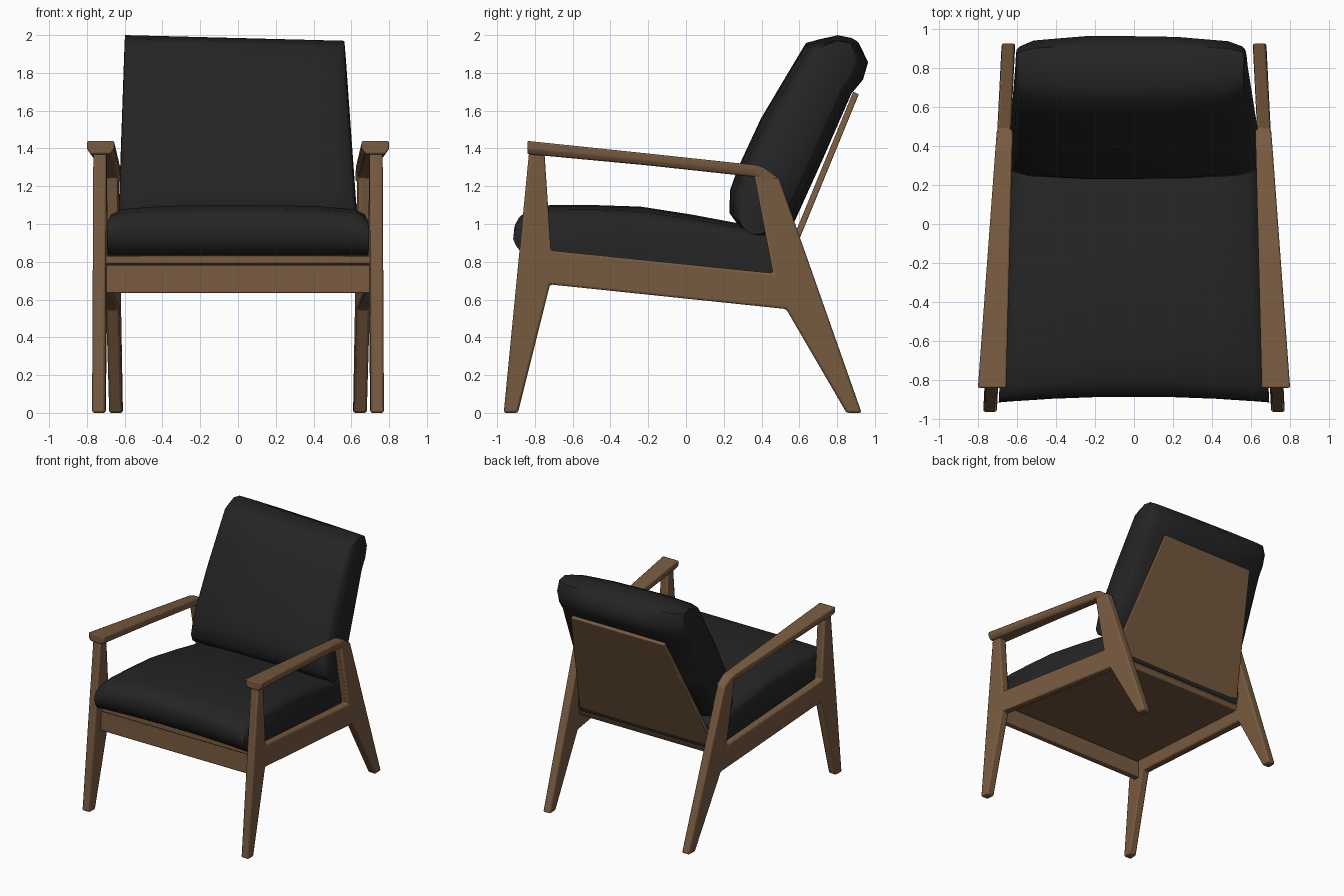
import bpy, bmesh, math

if "Cube" in bpy.data.objects:
    bpy.data.objects.remove(bpy.data.objects["Cube"])


def material(name, rgb):
    m = bpy.data.materials.new(name)
    m.diffuse_color = (*rgb, 1)
    m.use_nodes = True
    m.node_tree.nodes["Principled BSDF"].inputs["Base Color"].default_value = m.diffuse_color
    return m


WOOD = material("walnut brown", (0.19, 0.105, 0.052))
FABRIC = material("black fabric", (0.018, 0.018, 0.018))


def half_width(y):
    """Inner face of the side frames, which toe in toward the back."""
    return 0.655 - 0.05 * y


def finish(name, bm, mat, bevel=0.0, angle=35):
    bmesh.ops.recalc_face_normals(bm, faces=bm.faces)
    me = bpy.data.meshes.new(name)
    bm.to_mesh(me)
    bm.free()
    me.materials.append(mat)
    ob = bpy.data.objects.new(name, me)
    bpy.context.collection.objects.link(ob)
    bpy.ops.object.select_all(action='DESELECT')
    ob.select_set(True)
    bpy.context.view_layer.objects.active = ob
    if bevel:
        b = ob.modifiers.new("bevel", 'BEVEL')
        b.width, b.segments, b.limit_method = bevel, 2, 'ANGLE'
        b.angle_limit = math.radians(30)
    bpy.ops.object.shade_smooth_by_angle(angle=math.radians(angle))
    return ob


def loft(name, rings, mat, **kw):
    """Skin equal-length rings of points and cap both ends."""
    bm = bmesh.new()
    rows = [[bm.verts.new(p) for p in r] for r in rings]
    n = len(rows[0])
    for a, b in zip(rows, rows[1:]):
        for i in range(n):
            j = (i + 1) % n
            bm.faces.new((a[i], a[j], b[j], b[i]))
    bm.faces.new(rows[0])
    bm.faces.new(rows[-1])
    return finish(name, bm, mat, **kw)


# Side frames: front leg, side rail and rear leg in one outline (y, z)
FRAME = [(-0.965, 0), (-0.89, 0), (-0.72, 0.68), (0.53, 0.55), (0.85, 0),
         (0.93, 0), (0.49, 1.25), (0.36, 1.26), (0.46, 0.74),
         (-0.715, 0.86), (-0.75, 1.39), (-0.83, 1.39)]
# Armrest stations: top (y, z), bottom (y, z)
ARM = [((-0.84, 1.44), (-0.84, 1.37)), ((-0.2, 1.373), (-0.2, 1.31)),
       ((0.37, 1.312), (0.355, 1.25)), ((0.41, 1.30), (0.365, 1.245)),
       ((0.49, 1.243), (0.375, 1.215))]

for s, side in ((1, "right"), (-1, "left")):
    loft(side + "_frame",
         [[(s * (half_width(y) + d), y, z) for y, z in FRAME] for d in (0, 0.07)],
         WOOD, bevel=0.012)
    rings = []
    for (ty, tz), (by, bz) in ARM:
        xi = 0.634 - 0.025 * ty
        xo = 0.739 - 0.073 * ty
        c = 0.14 * (xo - xi)
        my, mz = ty + (by - ty) * 0.6, tz + (bz - tz) * 0.6
        rings.append([(s * xi, ty, tz), (s * xo, ty, tz), (s * xo, my, mz),
                      (s * (xo - c), by, bz), (s * (xi + c), by, bz), (s * xi, my, mz)])
    loft(side + "_armrest", rings, WOOD, bevel=0.008)


def slab(name, outline, bevel=0.006):
    """Board spanning between the side frames with a (y, z) outline."""
    return loft(name, [[(s * (half_width(y) + 0.005), y, z) for y, z in outline]
                       for s in (-1, 1)], WOOD, bevel=bevel)


# Front rail and sloping seat board
slab("front_rail", [(-0.82, 0.635), (-0.77, 0.635), (-0.77, 0.78), (-0.82, 0.785)])
slab("seat_board", [(-0.81, 0.79), (0.50, 0.66), (0.52, 0.70), (-0.81, 0.833)])

# Tapered back panel leaning backward
loft("back_panel",
     [[(-w, y, z), (w, y, z), (w, y + 0.03, z - 0.013), (-w, y + 0.03, z - 0.013)]
      for w, y, z in ((0.632, 0.475, 0.70), (0.43, 0.885, 1.70))], WOOD, bevel=0.005)

# Seat cushion: side profile swept across the width, thinner at the sides
SEAT = [(-0.87, 0.85), (-0.90, 0.90), (-0.915, 0.95), (-0.91, 1.01), (-0.89, 1.05),
        (-0.84, 1.08), (-0.72, 1.10), (-0.48, 1.10), (-0.24, 1.092), (0.03, 1.05),
        (0.27, 1.005), (0.48, 0.965), (0.53, 0.93), (0.54, 0.80), (0.52, 0.71),
        (-0.2, 0.775), (-0.80, 0.835)]
rings = []
for u, k in ((-1, 0.72), (-0.98, 0.82), (-0.9, 0.92), (-0.6, 0.98), (-0.25, 1),
             (0.25, 1), (0.6, 0.98), (0.9, 0.92), (0.98, 0.82), (1, 0.72)):
    ring = []
    for y, z in SEAT:
        base = 0.835 - 0.1 * (y + 0.8)
        front = 0.03 * (1 - u * u) if y < -0.8 else 0
        ring.append((u * half_width(y) * 0.99, y + front, base + (z - base) * k))
    rings.append(ring)
loft("seat_cushion", rings, FABRIC, angle=50)

# Back cushion: side profile, thinned toward its leaning middle line at the sides
BACK = [(0.43, 0.933), (0.37, 0.94), (0.28, 0.99), (0.23, 1.06), (0.233, 1.18),
        (0.275, 1.30), (0.397, 1.564), (0.53, 1.79), (0.635, 1.967), (0.70, 1.985),
        (0.80, 2.0), (0.915, 1.967), (0.963, 1.866), (0.937, 1.776), (0.875, 1.70),
        (0.72, 1.34), (0.555, 0.97)]
D, N = (0.406, 0.914), (0.914, -0.406)
C = (0.80, 2.0)
rings = []
for u, k in ((-1, 0.62), (-0.97, 0.72), (-0.85, 0.88), (-0.4, 1), (0, 1),
             (0.4, 0.98), (0.85, 0.86), (0.97, 0.72), (1, 0.62)):
    ring = []
    for y, z in BACK:
        a = (y - C[0]) * D[0] + (z - C[1]) * D[1]
        b = ((y - C[0]) * N[0] + (z - C[1]) * N[1]) * k
        py, pz = C[0] + a * D[0] + b * N[0], C[1] + a * D[1] + b * N[1]
        t = max(0, (z - 0.95) / 1.05)
        drop = 0.015 * (u + 1) * t                  # top edge sags to the right
        x = u * (0.635 - 0.055 * t) - 0.018 * t
        ring.append((x, py, min(pz, 2.0) - drop))
    rings.append(ring)
loft("back_cushion", rings, FABRIC, angle=50)
